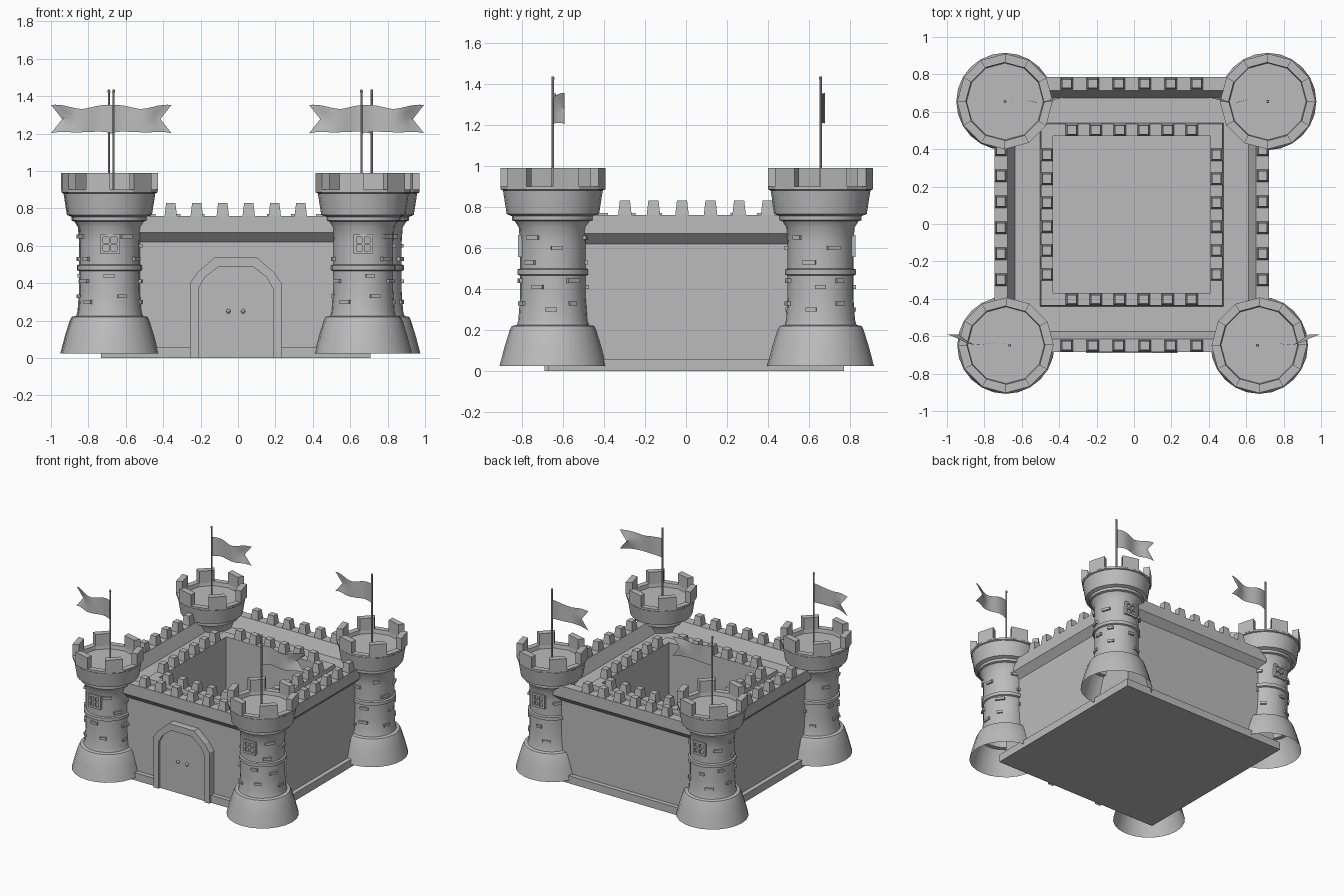
import bpy, bmesh, math, random
from mathutils import Matrix, Vector

cube = bpy.data.objects.get("Cube")
if cube:
    bpy.data.objects.remove(cube, do_unlink=True)
random.seed(4)

stone = bpy.data.materials.new("stone_grey")
stone.use_nodes = True
GREY = (0.5, 0.5, 0.5, 1)
stone.diffuse_color = GREY
stone.node_tree.nodes["Principled BSDF"].inputs["Base Color"].default_value = GREY
CX, CY = -0.012, 0.05


def finish(name, bm, loc=(0, 0, 0), smooth=False):
    bmesh.ops.recalc_face_normals(bm, faces=bm.faces)
    me = bpy.data.meshes.new(name)
    bm.to_mesh(me)
    bm.free()
    me.materials.append(stone)
    ob = bpy.data.objects.new(name, me)
    ob.location = loc
    bpy.context.collection.objects.link(ob)
    if smooth:
        bpy.ops.object.select_all(action="DESELECT")
        ob.select_set(True)
        bpy.context.view_layer.objects.active = ob
        bpy.ops.object.shade_smooth_by_angle(angle=math.radians(32))
    return ob


def lathe(bm, profile, sides, turn=0.0, cap_start=False, cap_end=False):
    rings = []
    for r, z in profile:
        angles = [turn + math.tau * i / sides for i in range(sides)]
        rings.append([bm.verts.new((r * math.cos(a), r * math.sin(a), z)) for a in angles])
    for lo, hi in zip(rings, rings[1:]):
        for i in range(sides):
            j = (i + 1) % sides
            bm.faces.new((lo[i], lo[j], hi[j], hi[i]))
    if cap_start:
        bm.faces.new(rings[0])
    if cap_end:
        bm.faces.new(rings[-1])


def box(bm, matrix, size, taper=1.0):
    made = bmesh.ops.create_cube(bm, size=1)["verts"]
    for v in made:
        k = taper if v.co.z > 0 else 1
        v.co = matrix @ Vector((v.co.x * size[0] * k, v.co.y * size[1] * k, v.co.z * size[2]))


def prism(bm, outline, y0, y1):
    front = bm.faces.new([bm.verts.new((x, y0, z)) for x, z in outline])
    ext = bmesh.ops.extrude_face_region(bm, geom=[front])["geom"]
    for v in ext:
        if isinstance(v, bmesh.types.BMVert):
            v.co.y = y1


# Curtain wall: square section with plinth, overhang, walkway and courtyard
bm = bmesh.new()
section = [(0.72, 0), (0.72, 0.06), (0.685, 0.06), (0.685, 0.62), (0.735, 0.67), (0.735, 0.76),
           (0.665, 0.76), (0.625, 0.67), (0.49, 0.67), (0.485, 0.70), (0.42, 0.70), (0.42, 0.06)]
lathe(bm, [(h * math.sqrt(2), z) for h, z in section], 4, math.pi / 4, True, True)
finish("curtain_wall", bm, (CX, CY, 0))


# Battlements on the outer and inner edges
def battlements(name, half, step, z):
    bm = bmesh.new()
    for side in range(4):
        turn = Matrix.Rotation(side * math.pi / 2, 4, "Z")
        for i in range(6):
            at = Matrix.Translation(((i - 2.5) * step, -half, z + 0.035))
            box(bm, turn @ at, (0.066, 0.062, 0.07), 0.75)
    finish(name, bm, (CX, CY, 0))


battlements("outer_battlements", 0.70, 0.139, 0.76)
battlements("inner_battlements", 0.453, 0.128, 0.70)


# Gate: stepped frame, panel and knobs
def arch(half, shoulder, top):
    right = [(half, 0), (half, shoulder), (half * 0.83, shoulder + 0.06), (half * 0.45, top)]
    return right + [(-x, z) for x, z in reversed(right)]


def gate_frame():
    bm = bmesh.new()
    outer, inner = arch(0.245, 0.40, 0.54), arch(0.20, 0.37, 0.49)
    y_front, y_back = -0.74, -0.68
    rings = [[bm.verts.new((x, y, z)) for x, z in pts]
             for pts, y in ((outer, y_back), (outer, y_front), (inner, y_front), (inner, y_back))]
    for a, b in zip(rings, rings[1:]):
        for i in range(len(a) - 1):
            bm.faces.new((a[i], a[i + 1], b[i + 1], b[i]))
    finish("gate_frame", bm, (CX, CY, 0))


gate_frame()
bm = bmesh.new()
prism(bm, arch(0.20, 0.37, 0.49), -0.722, -0.68)
finish("gate_panel", bm, (CX, CY, 0))
bm = bmesh.new()
for x in (-0.04, 0.04):
    bmesh.ops.create_uvsphere(bm, u_segments=10, v_segments=6, radius=0.012,
                              matrix=Matrix.Translation((x, -0.728, 0.25)))
finish("gate_knobs", bm, (CX, CY, 0), True)

# Tower profile, from the open foot up to the sunken roof floor
TOWER = [(0.26, 0.025), (0.235, 0.12), (0.21, 0.2), (0.2, 0.22), (0.175, 0.225), (0.168, 0.25),
         (0.16, 0.36), (0.16, 0.465), (0.172, 0.47), (0.172, 0.495), (0.16, 0.5), (0.16, 0.62),
         (0.166, 0.7), (0.185, 0.73), (0.2, 0.735), (0.2, 0.755), (0.225, 0.765), (0.243, 0.88)]
CROWN = [(0.243, 0.88), (0.255, 0.885), (0.255, 0.9), (0.21, 0.9), (0.205, 0.87)]


def crown_block(bm, start):
    corners = []
    for r, a in ((0.208, start), (0.256, start), (0.256, start + math.pi / 6), (0.208, start + math.pi / 6)):
        corners.append((r * math.cos(a), r * math.sin(a)))
    low = [bm.verts.new((x, y, 0.895)) for x, y in corners]
    high = [bm.verts.new((x, y, 0.99)) for x, y in corners]
    bm.faces.new(low)
    bm.faces.new(high)
    for i in range(4):
        j = (i + 1) % 4
        bm.faces.new((low[i], low[j], high[j], high[i]))


def tower(name, x, y, facing, flag_way):
    bm = bmesh.new()
    lathe(bm, TOWER, 24)
    finish(name + "_body", bm, (x, y, 0), True)
    bm = bmesh.new()
    lathe(bm, CROWN, 12, cap_end=True)
    for k in range(6):
        crown_block(bm, k * math.pi / 3)
    finish(name + "_crown", bm, (x, y, 0))

    # Raised bricks scattered around the shaft
    bm = bmesh.new()
    for row, z in enumerate((0.3, 0.33, 0.41, 0.44, 0.53, 0.6, 0.65)):
        for k in range(3):
            a = math.tau * k / 3 + row * 0.9 + random.uniform(-0.3, 0.3)
            if z > 0.5 and math.sin(a) * facing > 0.85:
                continue
            m = Matrix.Rotation(a, 4, "Z") @ Matrix.Translation((0.16, 0, z))
            box(bm, m, (0.024, random.uniform(0.04, 0.07), 0.02))
    finish(name + "_bricks", bm, (x, y, 0))

    # Barred window on the outward face
    bm = bmesh.new()
    for dx, dz, w, h in ((-0.045, 0, 0.016, 0.1), (0.045, 0, 0.016, 0.1), (0, -0.045, 0.1, 0.016),
                         (0, 0.045, 0.1, 0.016), (0, 0, 0.012, 0.08), (0, 0, 0.08, 0.012)):
        box(bm, Matrix.Translation((dx, facing * 0.157, 0.61 + dz)), (w, 0.024, h))
    finish(name + "_window", bm, (x, y, 0))

    # Flagpole and waving swallow-tailed flag
    px = x + (0.02 if facing < 0 else 0.0) * (1 if x < 0 else -0.5)
    bm = bmesh.new()
    lathe(bm, [(0.006, 0.87), (0.006, 1.42), (0.008, 1.42), (0.006, 1.435)], 8, 0, True, True)
    finish(name + "_flagpole", bm, (px, y, 0), True)
    bm = bmesh.new()
    steps, rows = 14, 4
    grid = []
    for i in range(steps + 1):
        t = i / steps
        col = []
        for j in range(rows + 1):
            s = 2 * j / rows - 1
            notch = 0.06 * (1 - abs(s)) * t ** 3
            wave = 0.012 * math.sin(t * 8) + (0.045 * t * t if facing < 0 else 0.01 * t)
            z = 1.275 + s * (0.062 + 0.014 * abs(2 * t - 1)) + 0.006 * math.sin(t * 9)
            col.append(bm.verts.new((flag_way * (0.335 * t - notch), wave, z)))
        grid.append(col)
    for a, b in zip(grid, grid[1:]):
        for j in range(rows):
            bm.faces.new((a[j], b[j], b[j + 1], a[j + 1]))
    finish(name + "_flag", bm, (px, y, 0), True)


tower("front_right_tower", -0.685, -0.648, -1, -1)
tower("front_left_tower", 0.67, -0.648, -1, 1)
tower("back_right_tower", -0.69, 0.655, 1, 1)
tower("back_left_tower", 0.715, 0.655, 1, -1)
